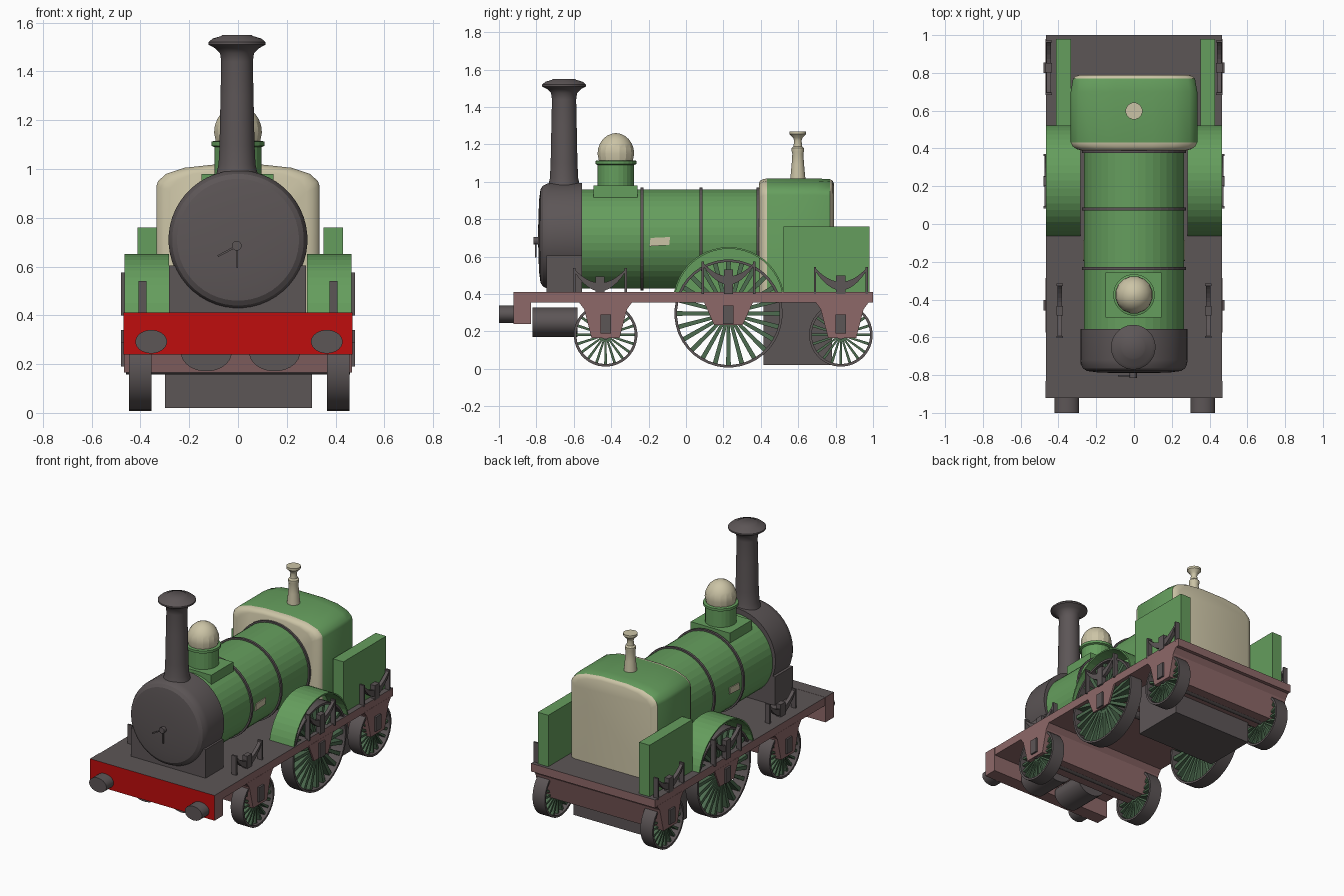
import bpy, bmesh, math
from mathutils import Vector, Matrix

if "Cube" in bpy.data.objects:
    bpy.data.objects.remove(bpy.data.objects["Cube"])


def mat(name, c):
    m = bpy.data.materials.new(name)
    m.diffuse_color = (*c, 1)
    m.use_nodes = True
    m.node_tree.nodes["Principled BSDF"].inputs["Base Color"].default_value = m.diffuse_color
    return m


GREEN = mat("green paint", (0.13, 0.34, 0.11))
SPOKE = mat("dark green", (0.075, 0.15, 0.08))
DARK = mat("dark iron", (0.108, 0.092, 0.094))
CREAM = mat("cream", (0.60, 0.55, 0.38))
BROWN = mat("frame brown", (0.27, 0.14, 0.14))
RED = mat("red", (0.52, 0.004, 0.004))


def finish(name, bm, *mats, smooth=None):
    bmesh.ops.recalc_face_normals(bm, faces=bm.faces)
    me = bpy.data.meshes.new(name)
    bm.to_mesh(me)
    bm.free()
    for m in mats:
        me.materials.append(m)
    ob = bpy.data.objects.new(name, me)
    bpy.context.collection.objects.link(ob)
    if smooth:
        bpy.ops.object.select_all(action='DESELECT')
        ob.select_set(True)
        bpy.context.view_layer.objects.active = ob
        bpy.ops.object.shade_smooth_by_angle(angle=math.radians(smooth))
    return ob


def add_box(bm, lo, hi, m=None):
    lo, hi = Vector(lo), Vector(hi)
    d = hi - lo
    t = Matrix.Translation((lo + hi) / 2) @ Matrix.Diagonal((d.x, d.y, d.z, 1))
    bmesh.ops.create_cube(bm, size=1, matrix=(m or Matrix()) @ t)


def box(name, lo, hi, *mats):
    bm = bmesh.new()
    add_box(bm, lo, hi)
    return finish(name, bm, *mats)


def add_loft(bm, rings, wrap=False):
    # skin equal rings; wrap joins last to first, otherwise the ends are capped
    vs = [[bm.verts.new(p) for p in r] for r in rings]
    n = len(vs[0])
    pairs = list(zip(vs, vs[1:])) + ([(vs[-1], vs[0])] if wrap else [])
    for a, b in pairs:
        for i in range(n):
            j = (i + 1) % n
            bm.faces.new((a[i], a[j], b[j], b[i]))
    if not wrap:
        bm.faces.new(vs[0])
        bm.faces.new(vs[-1])


def circle(axis, pos, r, c, n, squash=1):
    out = []
    for i in range(n):
        a = 2 * math.pi * (i + 0.5) / n
        u, v = r * math.cos(a), r * math.sin(a) * squash
        p = {'X': (pos, u, v), 'Y': (u, pos, v), 'Z': (u, v, pos)}[axis]
        out.append(Vector(p) + Vector(c))
    return out


def lathe(name, axis, profile, c, n, *mats, smooth=None, wrap=False, squash=1):
    bm = bmesh.new()
    add_loft(bm, [circle(axis, p, r, c, n, squash) for p, r in profile], wrap)
    return finish(name, bm, *mats, smooth=smooth)


def extrude(name, yz, x0, x1, *mats, smooth=None):
    bm = bmesh.new()
    add_loft(bm, [[(x, y, z) for y, z in yz] for x in (x0, x1)])
    return finish(name, bm, *mats, smooth=smooth)


# Frame: brown deck with dark top, and the red-faced front beam
deck = box("deck", (-0.467, -0.92, 0.355), (0.467, 1.0, 0.41), BROWN, DARK)
for p in deck.data.polygons:
    p.material_index = int(p.normal.z > 0.5)
beam = box("front_beam", (-0.469, -0.922, 0.24), (0.469, -0.83, 0.411), BROWN, RED, DARK)
for p in beam.data.polygons:
    p.material_index = 1 if p.normal.y < -0.5 else 2 if p.normal.z > 0.5 else 0

# Axle guards
for name, y in (("front", -0.43), ("rear", 0.835)):
    extrude(name + "_axle_guard", [(y - 0.145, 0.36), (y + 0.145, 0.36), (y + 0.115, 0.32),
            (y + 0.075, 0.165), (y - 0.075, 0.165), (y - 0.115, 0.32)], -0.468, 0.468, BROWN)

# Smokebox, saddle and door handle
lathe("smokebox", 'Y', [(-0.555, 0.285), (-0.72, 0.285), (-0.745, 0.28), (-0.765, 0.27),
      (-0.778, 0.25), (-0.786, 0.19), (-0.79, 0.06)], (0, 0, 0.71), 48, DARK, smooth=25)
box("smokebox_saddle", (-0.283, -0.745, 0.41), (0.278, -0.555, 0.605), DARK)
lathe("door_boss", 'Y', [(-0.815, 0.02), (-0.78, 0.02)], (-0.005, 0, 0.685), 16, DARK)
bm = bmesh.new()
for a in (math.radians(-62), 0):
    add_box(bm, (-0.004, -0.807, -0.09), (0.004, -0.799, 0),
            Matrix.Translation((-0.003, 0, 0.685)) @ Matrix.Rotation(-a, 4, 'Y'))
finish("door_handle", bm, DARK)

# Boiler barrel with bands and side plates
lathe("boiler", 'Y', [(-0.56, 0.265), (0.41, 0.265)], (0, 0, 0.695), 40, GREEN)
for y in (-0.235, 0.08, 0.385):
    lathe("boiler_band", 'Y', [(y - 0.008, 0.276), (y + 0.008, 0.276)], (0, 0, 0.695), 40, DARK)
for s in (-1, 1):
    extrude("side_plate", [(-0.195, 0.655), (-0.09, 0.662), (-0.085, 0.705), (-0.19, 0.7)],
            s * 0.262, s * 0.27, CREAM)

# Chimney
lathe("chimney", 'Z', [(0.93, 0.10), (0.98, 0.085), (1.02, 0.076), (1.1, 0.072), (1.3, 0.068),
      (1.44, 0.065), (1.475, 0.07), (1.495, 0.09), (1.51, 0.118), (1.52, 0.118), (1.535, 0.10),
      (1.545, 0.066), (1.55, 0.06)], (-0.004, -0.652, 0), 32, DARK, smooth=40)

# Steam dome
D = (0, -0.375, 0)
box("dome_base", (-0.15, -0.495, 0.90), (0.145, -0.258, 0.98), GREEN)
lathe("dome_drum", 'Z', [(0.96, 0.098), (1.09, 0.098), (1.095, 0.11), (1.112, 0.11),
      (1.115, 0.10)], D, 24, GREEN)
lathe("dome_cap", 'Z', [(1.11, 0.092)] + [(1.15 + 0.11 * math.sin(a), 0.1 * math.cos(a))
      for a in [math.radians(d) for d in range(0, 90, 15)] + [1.5]], D, 16, CREAM, smooth=20)

# Firebox: arched section lofted along y, cream ends and green middle
HALF = [(0.335, 0.41), (0.335, 0.93), (0.328, 0.95), (0.295, 0.98), (0.22, 1.005), (0.1, 1.018)]
SECTION = HALF + [(-x, z) for x, z in reversed(HALF)]
bm = bmesh.new()
rings = []
for y, ix, iz in ((0.39, 0.055, 0.025), (0.397, 0.03, 0.012), (0.412, 0.01, 0.004), (0.432, 0, 0),
                  (0.7, 0, 0), (0.77, 0.012, 0.004), (0.782, 0.025, 0.01), (0.79, 0.05, 0.025)):
    rings.append([(x * (1 - ix / 0.335), y, z - iz * (z > 0.5)) for x, z in SECTION])
add_loft(bm, rings)
fire = finish("firebox", bm, GREEN, CREAM, smooth=35)
for p in fire.data.polygons:
    p.material_index = int(not 0.43 < p.center.y < 0.77)
box("ashpan", (-0.3, 0.415, 0.02), (0.303, 0.78, 0.36), DARK)

# Safety valve
lathe("safety_valve", 'Z', [(1.0, 0.042), (1.03, 0.04), (1.09, 0.034), (1.15, 0.03), (1.165, 0.034),
      (1.18, 0.034), (1.19, 0.024), (1.22, 0.02), (1.235, 0.025), (1.255, 0.045), (1.27, 0.045)],
      (0, 0.598, 0), 16, CREAM, smooth=30)


def wheel(name, s, y, z, r, count):
    x0, x1 = s * 0.36 + 0.005, s * 0.452 + 0.005
    lathe(name + "_tyre", 'X', [(x0, r), (x1, r), (x1, r - 0.014), (x0, r - 0.014)],
          (0, y, z), 40, DARK, smooth=30, wrap=True)
    bm = bmesh.new()
    xm = (x0 + x1) / 2
    for i in range(count):
        m = Matrix.Translation((xm, y, z)) @ Matrix.Rotation(2 * math.pi * i / count, 4, 'X')
        w = 0.035 * r
        rings = [[m @ Vector((x, t * k, h)) for x, t in ((-0.03, -w), (0.03, -w), (0.03, w), (-0.03, w))]
                 for h, k in ((0.02, 0.8), (r - 0.008, 1.25))]
        add_loft(bm, rings)
    add_loft(bm, [circle('X', x, r * 0.22, (xm, y, z), 20) for x in (-0.035, 0.035)])
    finish(name + "_spokes", bm, SPOKE)


# Wheels, axles, axle boxes and leaf springs: name, y, z, radius, spokes, spring x, spring top
for name, y, z, r, n, sx, top in (("front", -0.43, 0.182, 0.17, 20, 0.392, 0.54),
                                  ("middle", 0.227, 0.296, 0.289, 24, 0.463, 0.575),
                                  ("rear", 0.828, 0.182, 0.17, 20, 0.452, 0.545)):
    lathe(name + "_axle", 'X', [(-0.46, 0.025), (0.46, 0.025)], (0, y, z), 12, DARK)
    bz = 0.24 if name == "middle" else 0.19
    cy = y if name != "front" else -0.46
    for s in (-1, 1):
        wheel(name + "_wheel", s, y, z, r, n)
        box(name + "_axle_box", (s * 0.44, y - 0.028, bz), (s * 0.48, y + 0.028, bz + 0.1), DARK)
        arc = [i / 6 for i in range(-6, 7)]
        low = top - 0.125
        lower = [(cy + 0.138 * t, low + 0.105 * t * t) for t in arc]
        upper = [(cy + 0.138 * t, low + 0.045 + 0.075 * t * t) for t in reversed(arc)]
        extrude(name + "_spring", lower + upper, s * (sx - 0.012), s * (sx + 0.012), DARK)
        bm = bmesh.new()
        add_box(bm, (s * sx - 0.017, cy - 0.025, 0.4), (s * sx + 0.017, cy + 0.025, top - 0.045))
        for e in (-1, 1):
            add_box(bm, (s * sx - 0.017, cy + e * 0.138 - 0.006, 0.4),
                    (s * sx + 0.017, cy + e * 0.138 + 0.006, top))
        finish(name + "_spring_mounts", bm, DARK)

for s in (-1, 1):
    # Middle axle guard plates
    extrude("middle_axle_guard", [(0.095, 0.36), (0.36, 0.36), (0.303, 0.235), (0.15, 0.235)],
            s * 0.456, s * 0.468, BROWN)
    # Splasher: curved sheet over the middle wheel and its inner wall
    arc = [math.radians(11.5 + 157 * i / 20) for i in range(21)]
    pts = [[(0.229 + r * math.cos(a), 0.352 + r * math.sin(a)) for a in arc] for r in (0.299, 0.29)]
    extrude("splasher_sheet", pts[0] + pts[1][::-1], s * 0.282, s * 0.465, GREEN)
    extrude("splasher_wall", pts[1], s * 0.282, s * 0.292, GREEN)
    # Rear side bunkers
    box("side_bunker", (s * 0.342 + 0.009, 0.52, 0.41), (s * 0.421 + 0.009, 0.98, 0.76), GREEN)
    # Buffers and cylinders
    lathe("buffer", 'Y', [(-1.0, 0.065), (-0.92, 0.065)], (s * 0.36 + 0.004, 0, 0.292), 24, DARK,
          smooth=30, squash=0.74)
    lathe("cylinder", 'Y', [(-0.82, 0.105), (-0.58, 0.105)], (s * 0.14 + 0.01, 0, 0.25), 24, DARK,
          smooth=30, squash=0.76)
